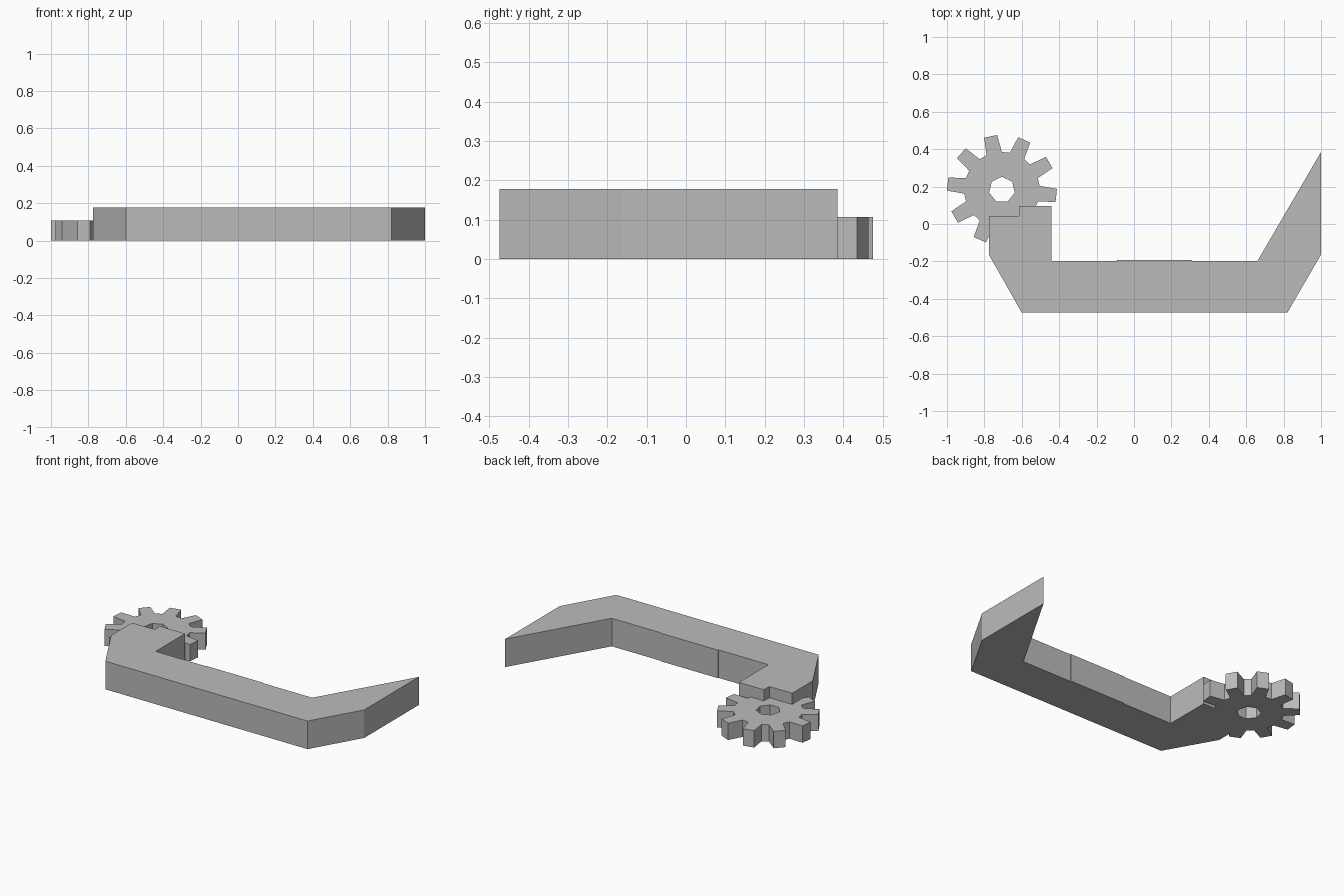
import bpy, bmesh
from math import cos, sin, pi, radians

cube = bpy.data.objects.get("Cube")
if cube:
    bpy.data.objects.remove(cube, do_unlink=True)

grey = bpy.data.materials.new("plain grey")
grey.use_nodes = True
grey.diffuse_color = (0.5, 0.5, 0.5, 1)
grey.node_tree.nodes["Principled BSDF"].inputs["Base Color"].default_value = (0.5, 0.5, 0.5, 1)


def finish(name, bm):
    bmesh.ops.recalc_face_normals(bm, faces=bm.faces)
    mesh = bpy.data.meshes.new(name)
    bm.to_mesh(mesh)
    bm.free()
    mesh.materials.append(grey)
    obj = bpy.data.objects.new(name, mesh)
    bpy.context.collection.objects.link(obj)
    return obj


def extrude_profile(name, loops, height):
    """Fill an outline (with optional hole loops) and raise it from the ground."""
    bm = bmesh.new()
    edges = []
    for loop in loops:
        verts = [bm.verts.new((x, y, 0)) for x, y in loop]
        edges += [bm.edges.new((a, b)) for a, b in zip(verts, verts[1:] + verts[:1])]
    if len(loops) == 1:
        bm.faces.new(verts)
    else:
        bmesh.ops.triangle_fill(bm, edges=edges, use_beauty=True)
    result = bmesh.ops.extrude_face_region(bm, geom=bm.faces[:], use_keep_orig=True)
    top = [g for g in result["geom"] if isinstance(g, bmesh.types.BMVert)]
    bmesh.ops.translate(bm, verts=top, vec=(0, 0, height))
    return finish(name, bm)


def polar(centre, radius, angle):
    return centre[0] + radius * cos(angle), centre[1] + radius * sin(angle)


# Bent bracket arm, with a pointed end, a stepped end and a slightly raised inner panel
bracket = [(-0.775, -0.165), (-0.6, -0.474), (0.82, -0.474), (1, -0.163), (1, 0.385),
           (0.66, -0.198), (0.31, -0.198), (0.31, -0.193), (-0.09, -0.193), (-0.09, -0.198),
           (-0.44, -0.198), (-0.44, 0.097), (-0.615, 0.097), (-0.615, 0.043), (-0.775, 0.043)]
extrude_profile("bracket_arm", [bracket], 0.178)

# Ten-toothed gear with a seven-sided bore
centre = (-0.706, 0.183)
teeth = 10
outline = []
for i in range(teeth):
    a = radians(-6) + i * 2 * pi / teeth
    for radius, offset in ((0.202, -11.9), (0.294, -6.9), (0.294, 6.9), (0.202, 11.9)):
        outline.append(polar(centre, radius, a + radians(offset)))
bore = [polar(centre, 0.07, pi / 2 + i * 2 * pi / 7) for i in range(7)]
extrude_profile("gear", [outline, bore], 0.107)
